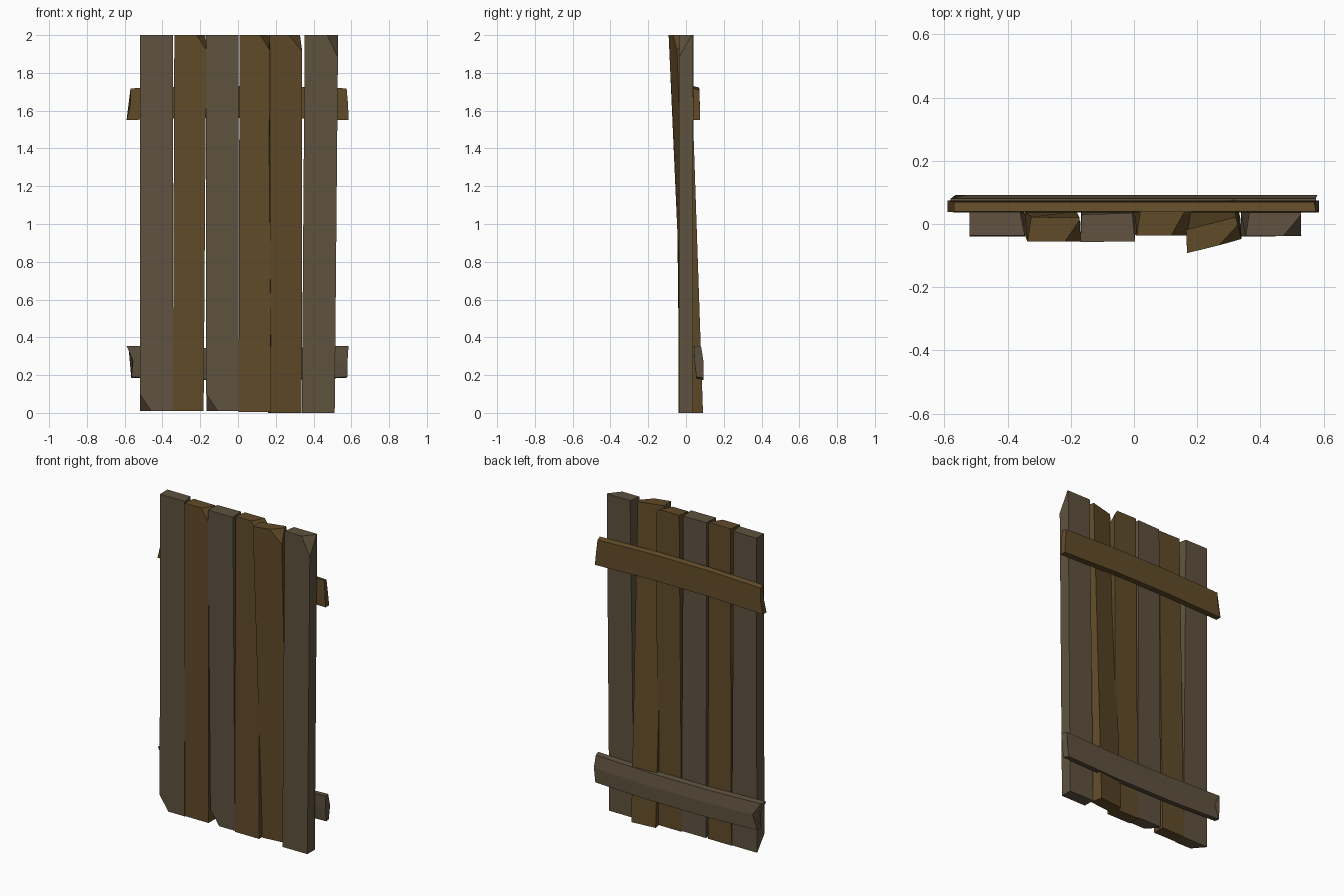
import bpy, bmesh
from mathutils import Vector

if "Cube" in bpy.data.objects:
    bpy.data.objects.remove(bpy.data.objects["Cube"])

def material(name, rgb):
    m = bpy.data.materials.new(name)
    m.diffuse_color = (*rgb, 1)
    m.use_nodes = True
    m.node_tree.nodes["Principled BSDF"].inputs["Base Color"].default_value = m.diffuse_color
    return m

GREY = material("grey_wood", (0.115, 0.085, 0.05))
BROWN = material("brown_wood", (0.12, 0.07, 0.022))

def finish(bm, name, mat):
    bmesh.ops.recalc_face_normals(bm, faces=bm.faces)
    me = bpy.data.meshes.new(name)
    bm.to_mesh(me)
    bm.free()
    me.materials.append(mat)
    ob = bpy.data.objects.new(name, me)
    bpy.context.collection.objects.link(ob)
    return ob

def loft(rings):
    """Skin a closed bar through equal-sized rings of points."""
    bm = bmesh.new()
    vs = [[bm.verts.new(p) for p in r] for r in rings]
    n = len(vs[0])
    for a, b in zip(vs, vs[1:]):
        for i in range(n):
            j = (i + 1) % n
            bm.faces.new((a[i], a[j], b[j], b[i]))
    bm.faces.new(vs[0])
    bm.faces.new(vs[-1])
    return bm

def chip(bm, corner, dx, dy, dz):
    """Slice one corner off; signed distances run into the wood."""
    c = Vector(corner)
    a, b, d = c + Vector((dx, 0, 0)), c + Vector((0, dy, 0)), c + Vector((0, 0, dz))
    no = (b - a).cross(d - a)
    if no.dot(c - a) < 0:
        no.negate()
    r = bmesh.ops.bisect_plane(bm, geom=bm.verts[:] + bm.edges[:] + bm.faces[:],
                               plane_co=a, plane_no=no, clear_outer=True)
    edges = [e for e in r["geom_cut"] if isinstance(e, bmesh.types.BMEdge)]
    bmesh.ops.holes_fill(bm, edges=edges)

# vertical planks: bottom and top outlines (front-left, front-right, back-right, back-left), then chips
planks = [
    (GREY, 0.01, [(-.52, -.04), (-.345, -.04), (-.345, .035), (-.52, .035)],
     [(-.52, -.037), (-.345, -.037), (-.36, .038), (-.52, .038)],
     [((-.52, -.04, .01), .06, .07, .09)]),
    (BROWN, 0.01, [(-.345, -.035), (-.182, -.035), (-.182, .04), (-.345, .04)],
     [(-.337, -.056), (-.168, -.056), (-.172, .02), (-.325, .022)],
     [((-.168, -.056, 2), -.05, .075, -.08)]),
    (GREY, 0.01, [(-.168, -.035), (.003, -.035), (.003, .04), (-.168, .04)],
     [(-.17, -.057), (.003, -.055), (-.005, .035), (-.165, .03)],
     [((-.168, -.035, .01), .06, .06, .09)]),
    (BROWN, 0.004, [(.003, -.035), (.172, -.035), (.172, .04), (.003, .04)],
     [(.008, -.036), (.168, -.036), (.18, .04), (.02, .04)],
     [((.168, -.036, 2), -.05, .09, -.08)]),
    (BROWN, 0.0, [(.172, -.003), (.337, .015), (.32, .09), (.16, .075)],
     [(.168, -.092), (.34, -.05), (.322, .022), (.165, -.018)],
     [((.34, -.05, 2), -.055, .06, -.09)]),
    (GREY, 0.0, [(.338, -.04), (.512, -.038), (.512, .036), (.338, .036)],
     [(.353, -.038), (.53, -.038), (.528, .037), (.365, .037)],
     [((.53, -.038, 2), -.058, .07, -.12)]),
]
for i, (mat, z0, low, high, chips) in enumerate(planks):
    bm = loft([[(x, y, z0) for x, y in low], [(x, y, 2.0) for x, y in high]])
    for c in chips:
        chip(bm, *c)
    finish(bm, f"plank_{i + 1}", mat)

# cross battens: six-sided section (front top, back top, back mid, back bottom, front bottom, front mid)
def batten(name, mat, section, left_x, right_x, lift):
    mids = [[(x, y, z + lift) for y, z in section] for x in (-.2, .2)]
    ends = [[(x, y, z) for x, (y, z) in zip(xs, section)] for xs in (left_x, right_x)]
    finish(loft([ends[0], *mids, ends[1]]), name, mat)

batten("upper_batten", BROWN,
       [(.04, 1.718), (.07, 1.71), (.073, 1.63), (.075, 1.55), (.038, 1.55), (.037, 1.63)],
       [-.57, -.57, -.572, -.59, -.59, -.57],
       [.575, .57, .578, .585, .585, .583], .012)
batten("lower_batten", GREY,
       [(.042, .355), (.08, .352), (.092, .275), (.092, .185), (.055, .19), (.045, .275)],
       [-.59, -.58, -.53, -.565, -.565, -.555],
       [.585, .575, .58, .57, .58, .58], -.012)
